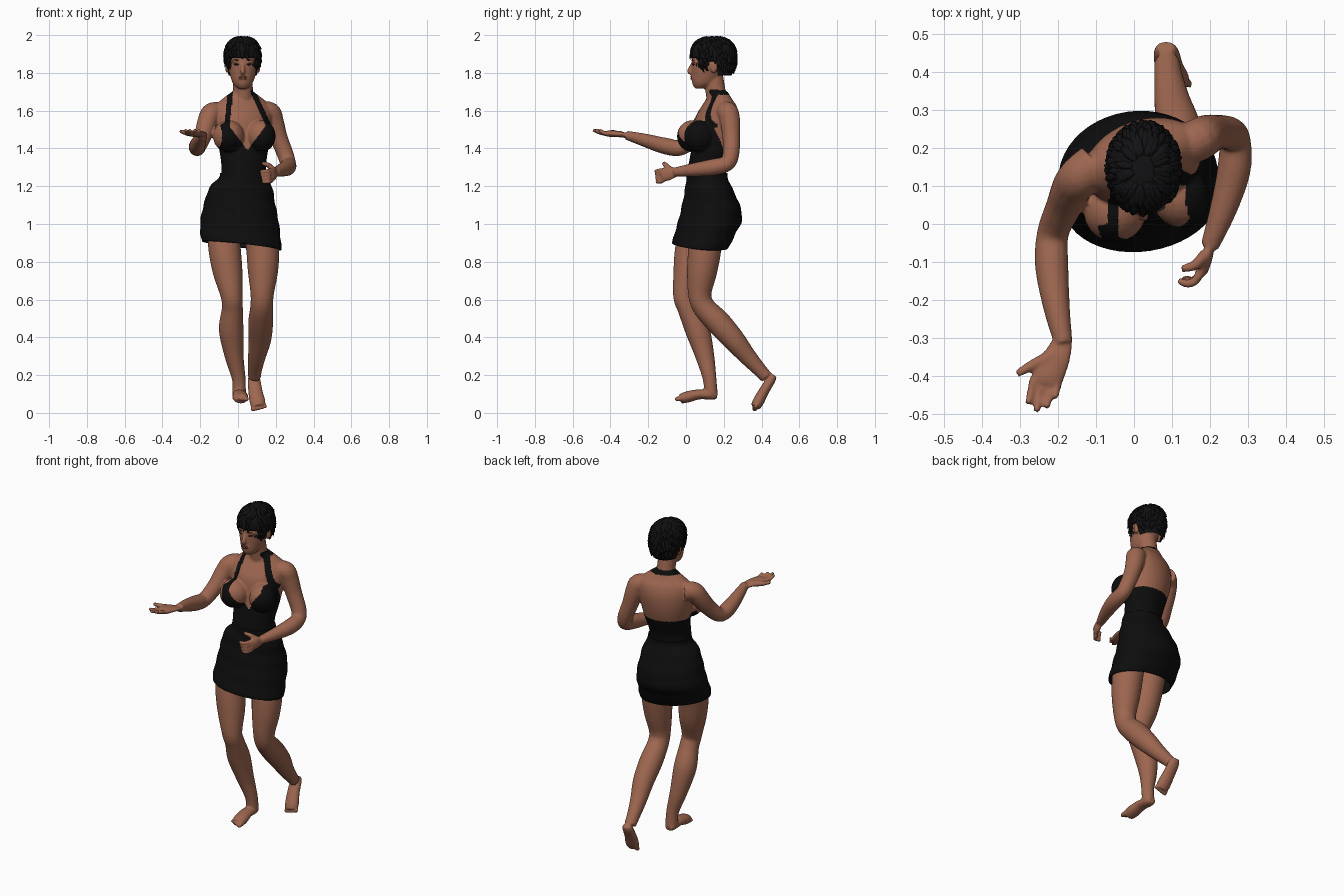
import bpy, bmesh, math, random
from mathutils import Vector, Matrix

random.seed(4)
old = bpy.data.objects.get("Cube")
if old:
    bpy.data.objects.remove(old)


def material(name, rgb):
    m = bpy.data.materials.new(name)
    m.use_nodes = True
    m.diffuse_color = (*rgb, 1)
    bsdf = m.node_tree.nodes["Principled BSDF"]
    bsdf.inputs["Base Color"].default_value = (*rgb, 1)
    bsdf.inputs["Roughness"].default_value = 0.8
    return m


SKIN = material("warm brown skin", (0.34, 0.135, 0.08))
BLACK = material("black cloth", (0.004, 0.004, 0.004))
HAIR = material("black hair", (0.006, 0.006, 0.007))
LIP = material("dark lips", (0.2, 0.06, 0.045))
EYE = material("dark eyes", (0.03, 0.015, 0.012))


def smooth_path(pts, steps=5):
    """Catmull-Rom through tuples of any length."""
    p = [pts[0]] + list(pts) + [pts[-1]]
    out = []
    for i in range(1, len(p) - 2):
        for k in range(steps):
            t = k / steps
            out.append([0.5 * (2 * b + (c - a) * t + (2 * a - 5 * b + 4 * c - d) * t * t
                               + (3 * b - a - 3 * c + d) * t ** 3)
                        for a, b, c, d in zip(*p[i - 1:i + 3])])
    return out + [list(pts[-1])]


def skin_rings(bm, rings, bottom=True, top=True):
    loops = [[bm.verts.new(v) for v in ring] for ring in rings]
    n = len(loops[0])
    faces = []
    for a, b in zip(loops, loops[1:]):
        faces += [bm.faces.new((a[i], a[(i + 1) % n], b[(i + 1) % n], b[i])) for i in range(n)]
    if bottom:
        faces.append(bm.faces.new(loops[0][::-1]))
    if top:
        faces.append(bm.faces.new(loops[-1]))
    bmesh.ops.recalc_face_normals(bm, faces=faces)


def tube(bm, pts, side=(1, 0, 0), flat=1.0, n=16, steps=5):
    """Limb through (x, y, z, radius); flat squashes it across the side axis."""
    path = smooth_path(pts, steps)
    pos = [Vector(p[:3]) for p in path]
    rings = []
    for i, p in enumerate(path):
        t = (pos[min(i + 1, len(pos) - 1)] - pos[max(i - 1, 0)]).normalized()
        s = Vector(side)
        s = (s - t * s.dot(t)).normalized()
        w = t.cross(s) * flat
        rings.append([pos[i] + p[3] * (s * math.cos(a) + w * math.sin(a))
                      for a in (2 * math.pi * k / n for k in range(n))])
    skin_rings(bm, rings)


def loft(bm, rows, rot=0.0, n=40, bottom=True, top=True, steps=5):
    """Upright form through rows of (x, y, z, half width, half depth)."""
    turn = Matrix.Rotation(math.radians(rot), 3, 'Z')
    rings = []
    for x, y, z, a, b in smooth_path(rows, steps):
        rings.append([Vector((x, y, z)) + turn @ Vector((a * math.cos(t), b * math.sin(t), 0))
                      for t in (2 * math.pi * k / n for k in range(n))])
    skin_rings(bm, rings, bottom, top)


def ball(bm, c, r, rot=0.0):
    m = Matrix.Translation(c) @ Matrix.Rotation(math.radians(rot), 4, 'Z') @ Matrix.Diagonal((*r, 1))
    bmesh.ops.create_icosphere(bm, subdivisions=3, radius=1, matrix=m)


def finish(name, bm, *mats):
    me = bpy.data.meshes.new(name)
    bm.to_mesh(me)
    bm.free()
    for m in mats:
        me.materials.append(m)
    for p in me.polygons:
        p.use_smooth = True
    ob = bpy.data.objects.new(name, me)
    bpy.context.collection.objects.link(ob)
    return ob


TWIST = 19
body = bmesh.new()
# Torso, bust and neck
loft(body, [(.03, .12, 1.15, .12, .09), (.03, .11, 1.25, .122, .1), (.03, .115, 1.31, .12, .1),
            (.03, .14, 1.40, .133, .108), (.025, .155, 1.48, .148, .112), (.025, .165, 1.56, .16, .108),
            (.025, .175, 1.62, .155, .085), (.025, .175, 1.66, .115, .062), (.025, .17, 1.7, .058, .05)], TWIST)
ball(body, (-.05, .035, 1.465), (.083, .083, .085), TWIST)
ball(body, (.122, .072, 1.465), (.077, .083, .085), TWIST)
tube(body, [(.03, .175, 1.6, .058), (.027, .16, 1.68, .054), (.025, .145, 1.78, .052)])
# Head, nose, lids and ears
loft(body, [(.025, .075, 1.717, .025, .026), (.025, .098, 1.745, .052, .065), (.025, .115, 1.80, .071, .084),
            (.025, .125, 1.85, .079, .095), (.025, .135, 1.9, .08, .1), (.025, .14, 1.95, .062, .085)])
tube(body, [(.025, .036, 1.855, .007), (.025, .026, 1.83, .01), (.025, .02, 1.808, .014), (.025, .033, 1.796, .01)])
for s in (-1, 1):
    ball(body, (.025 + s * .082, .148, 1.83), (.011, .02, .032))
    ball(body, (.025 + s * .034, .046, 1.862), (.026, .014, .009))
ball(body, (.025, .037, 1.774), (.026, .012, .013))
# Arms
tube(body, [(-.1, .16, 1.59, .055), (-.14, .125, 1.585, .056), (-.163, .095, 1.54, .053), (-.185, .045, 1.47, .047),
            (-.213, -.025, 1.405, .042), (-.216, -.11, 1.413, .044), (-.203, -.22, 1.444, .035),
            (-.185, -.315, 1.47, .024)])
tube(body, [(.12, .2, 1.59, .055), (.17, .222, 1.59, .056), (.19, .234, 1.54, .053), (.215, .24, 1.46, .047),
            (.25, .238, 1.37, .044), (.265, .215, 1.32, .042), (.262, .14, 1.30, .044), (.235, .04, 1.287, .036),
            (.198, -.06, 1.275, .024)])
# Right hand, palm up
tube(body, [(-.186, -.305, 1.468, .026), (-.203, -.35, 1.475, .037), (-.225, -.395, 1.478, .043),
            (-.232, -.42, 1.479, .036)], flat=.42)
for base, tip in (((-.262, -.405), (-.278, -.472)), ((-.243, -.42), (-.256, -.492)),
                  ((-.222, -.425), (-.229, -.482)), ((-.2, -.415), (-.208, -.457))):
    mid = [(a + b) / 2 for a, b in zip(base, tip)]
    tube(body, [(*base, 1.478, .0125), (*mid, 1.483, .011), (*tip, 1.498, .009)], n=10)
tube(body, [(-.212, -.345, 1.475, .018), (-.265, -.37, 1.48, .015), (-.307, -.393, 1.492, .01)],
     side=(0, 1, 0), n=10)
# Left hand, curled inward
tube(body, [(.2, -.055, 1.275, .026), (.19, -.09, 1.267, .036), (.176, -.128, 1.258, .036)],
     side=(0, 0, 1), flat=.45)
for i in range(4):
    z = 1.285 - i * .019
    tube(body, [(.178, -.12, z, .0125), (.16, -.15, z - .004, .0115), (.138, -.157 + i * .004, z - .006, .0105),
                (.116 + i * .004, -.148, z - .008, .009)], side=(0, 0, 1), n=10)
tube(body, [(.188, -.08, 1.285, .017), (.16, -.108, 1.312, .014), (.125, -.118, 1.322, .01)],
     side=(0, 0, 1), n=10)
# Legs
tube(body, [(-.075, .06, .99, .085), (-.072, .03, .88, .086), (-.055, .012, .75, .079), (-.034, -.01, .62, .058),
            (-.03, .012, .55, .056), (-.036, .06, .44, .065), (-.02, .1, .3, .05), (.004, .125, .18, .036),
            (.006, .132, .1, .036)], n=24)
tube(body, [(.11, .1, .99, .085), (.13, .1, .88, .088), (.132, .085, .75, .08), (.128, .073, .63, .062),
            (.125, .095, .56, .06), (.12, .17, .48, .066), (.116, .25, .39, .06), (.1, .325, .3, .047),
            (.09, .39, .228, .037), (.087, .425, .19, .034)], n=24)
# Feet and toes
tube(body, [(.005, .165, .09, .024), (.005, .135, .094, .034), (.008, .07, .098, .037), (.013, .01, .085, .042),
            (.015, -.03, .074, .036)], flat=.72)
tube(body, [(.084, .465, .2, .024), (.085, .45, .175, .034), (.092, .413, .115, .038), (.103, .383, .06, .042),
            (.11, .368, .032, .036)], flat=.72)
for i in range(5):
    r = .0135 - i * .0014
    x = .043 - i * .0165
    tube(body, [(x, -.02, .077, r), (x, -.045 + i * .005, .074, r), (x, -.058 + i * .008, .07, r * .7)], n=10)
    x = .08 + i * .0165
    tube(body, [(x, .377, .04, r), (x, .364, .02 + i * .003, r), (x, .358, .01 + i * .005, r * .7)], n=10)

raw = finish("body", body, SKIN, BLACK)
remesh = raw.modifiers.new("blend", 'REMESH')
remesh.mode = 'VOXEL'
remesh.voxel_size = .0055
remesh.use_smooth_shade = True
relax = raw.modifiers.new("relax", 'SMOOTH')
relax.factor = .5
relax.iterations = 5
fused = bpy.data.meshes.new_from_object(raw.evaluated_get(bpy.context.evaluated_depsgraph_get()))
raw.modifiers.clear()
raw.data = fused
fused.materials.clear()
fused.materials.append(SKIN)
fused.materials.append(BLACK)


def near_line(x, z, a, b, width):
    p, a, b = Vector((x, z)), Vector(a), Vector(b)
    t = max(0, min(1, (p - a).dot(b - a) / (b - a).length_squared))
    return (p - a.lerp(b, t)).length < width


def is_dress(c):
    """Bodice below the neckline, two halter straps and the band behind the neck."""
    x, y, z = c
    local = Matrix.Rotation(math.radians(-TWIST), 3, 'Z') @ Vector((x - .03, y - .15, 0))
    u, v = local.x, local.y
    if not 1.1 < z < 1.73:
        return False
    d = abs(x - .05)
    front = 1.39 + 1.35 * d if d < .11 else max(1.41, 1.54 - 16 * (d - .11) ** 2)
    w = max(0, min(1, -v / .06))
    inside = (u / .15) ** 2 + (v / .155) ** 2 < 1 or (z > 1.36 and -.17 < u < .15 and -.2 < v < .15)
    if inside and z < 1.41 * (1 - w) + front * w:
        return True
    if z > 1.5 and y < .17 and v < .05 and (near_line(x, z, (.163, 1.52), (.08, 1.7), .014)
                                            or near_line(x, z, (-.058, 1.52), (-.04, 1.7), .014)):
        return True
    return y > .15 and abs(z - 1.697) < .013 and abs(x - .025) < .1


for p in fused.polygons:
    p.use_smooth = True
    p.material_index = int(is_dress(p.center))

# Skirt with a slanted hem
bm = bmesh.new()
loft(bm, [(.02, .075, .885, .212, .147), (.012, .1, .95, .213, .157), (.008, .128, 1.02, .207, .167),
          (.008, .132, 1.1, .191, .152), (.015, .12, 1.19, .168, .123), (.028, .112, 1.245, .132, .109),
          (.03, .113, 1.27, .125, .105)], 9, n=48, bottom=False, top=False)
for v in bm.verts:
    k = max(0, min(1, (1.02 - v.co.z) / .135))
    v.co.z -= k * (.1 * (v.co.x - .02) + .08 * (v.co.y - .07))
    v.co += v.normal * .002 * math.sin(70 * v.co.z + 9 * v.co.x)
skirt = finish("skirt", bm, BLACK)
shell = skirt.modifiers.new("cloth", 'SOLIDIFY')
shell.thickness = .006

# Cropped hair: a cap cut around the face and ears, covered in tufts
CAP = [(.025, .16, 1.785, .074, .08), (.025, .152, 1.83, .088, .108), (.025, .147, 1.88, .095, .12),
       (.025, .145, 1.93, .09, .114), (.025, .145, 1.97, .066, .086), (.025, .145, 1.992, .03, .04)]


def hair_limit(y):
    return 1.875 if y < .065 else 1.805 if y < .115 else 1.855 if y < .168 else 1.785


bm = bmesh.new()
loft(bm, CAP, n=48, bottom=False)
cut = [f for f in bm.faces if f.calc_center_median().z < hair_limit(f.calc_center_median().y)]
bmesh.ops.delete(bm, geom=cut, context='FACES')
dense = smooth_path(CAP, 8)
for _ in range(260):
    i = random.randrange(10, len(dense))
    ang = random.uniform(0, 2 * math.pi)

    def on_cap(j, grow):
        x, y, z, a, b = dense[max(j, 0)]
        return Vector((x + (a + grow) * math.cos(ang), y + (b + grow) * math.sin(ang), z))
    a, b, c = on_cap(i, -.004), on_cap(i - 4, .001), on_cap(i - 8, .008)
    if c.z < hair_limit(c.y) - .012:
        continue
    tube(bm, [(*a, .006), (*b, .011), (*c, .002)], side=(-math.sin(ang), math.cos(ang), .01),
         flat=.5, n=6, steps=2)
hair = finish("hair", bm, HAIR)
shell = hair.modifiers.new("thickness", 'SOLIDIFY')
shell.thickness = .004

# Eyes, brows and lips
for name, s in (("left", 1), ("right", -1)):
    bm = bmesh.new()
    ball(bm, (.025 + s * .033, .039, 1.845), (.014, .005, .005), s * 20)
    finish(name + "_eye", bm, EYE)
    bm = bmesh.new()
    ball(bm, (.025 + s * .036, .036, 1.867), (.021, .005, .003), s * 22)
    finish(name + "_brow", bm, EYE)
bm = bmesh.new()
for z in (1.779, 1.769):
    ball(bm, (.025, .0275, z), (.021, .005, .005))
finish("lips", bm, LIP)
